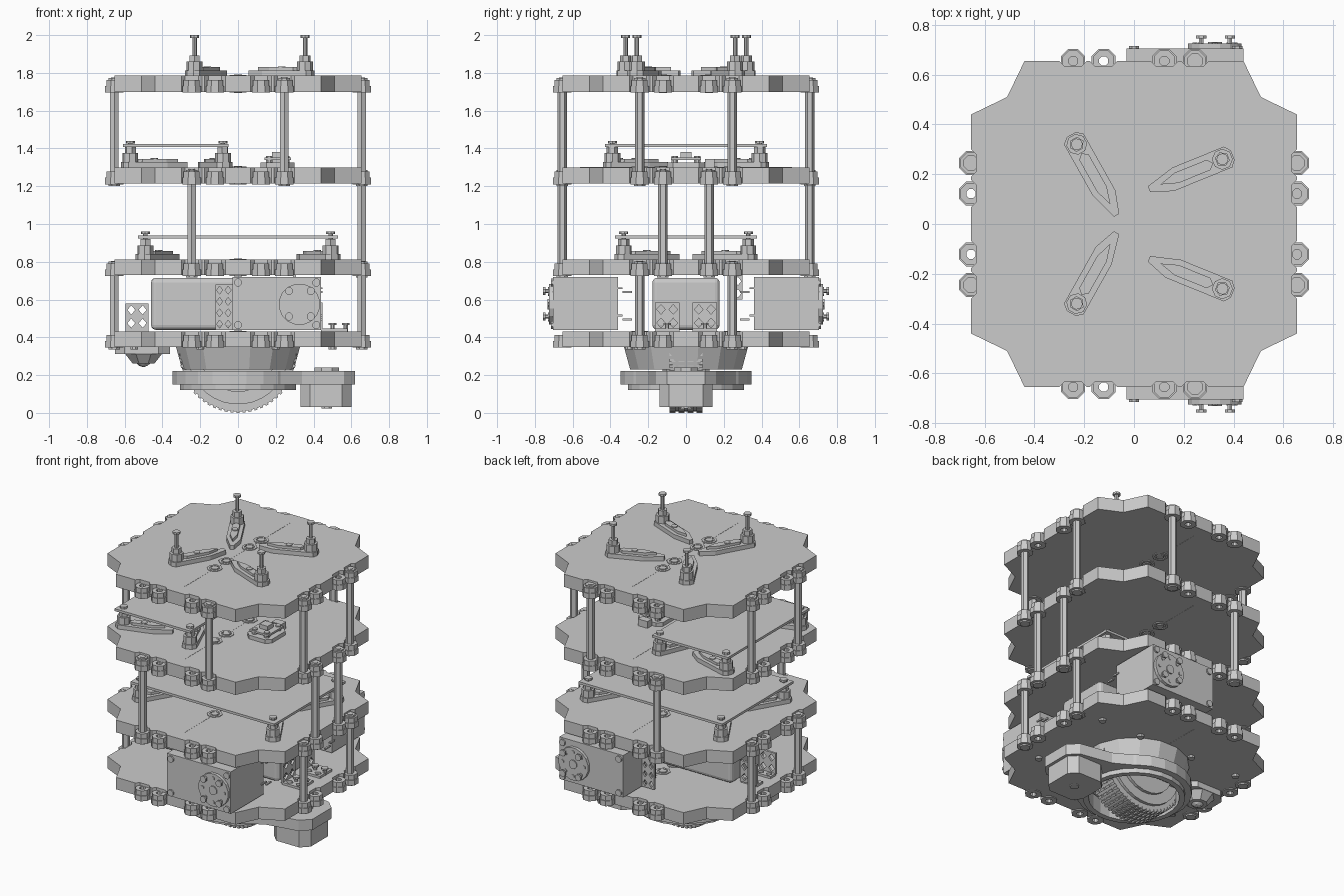
import bpy, bmesh, math
from mathutils import Matrix, Vector

if "Cube" in bpy.data.objects:
    bpy.data.objects.remove(bpy.data.objects["Cube"])

def prism(bm, pts, z0, z1, M=Matrix(), k=1.0):
    """Extrude a 2D outline; k scales the lower outline about its centre."""
    n = len(pts)
    cx, cy = sum(p[0] for p in pts) / n, sum(p[1] for p in pts) / n
    lo = [bm.verts.new(M @ Vector((cx + (x - cx) * k, cy + (y - cy) * k, z0))) for x, y in pts]
    hi = [bm.verts.new(M @ Vector((x, y, z1))) for x, y in pts]
    bm.faces.new(lo[::-1])
    bm.faces.new(hi)
    for i in range(n):
        j = (i + 1) % n
        bm.faces.new((lo[i], lo[j], hi[j], hi[i]))

def ngon(x, y, r, n):
    return [(x + r * math.cos(2 * math.pi * (i + .5) / n),
             y + r * math.sin(2 * math.pi * (i + .5) / n)) for i in range(n)]

def cyl(bm, x, y, z0, z1, r, n=8, M=Matrix(), k=1.0):
    prism(bm, ngon(x, y, r, n), z0, z1, M, k)

def ring(bm, x, y, z0, z1, ro, ri, n=8):
    L = [[bm.verts.new((px, py, z)) for px, py in ngon(x, y, r, n)]
         for r, z in ((ro, z0), (ro, z1), (ri, z1), (ri, z0))]
    for a in range(4):
        A, B = L[a], L[(a + 1) % 4]
        for i in range(n):
            j = (i + 1) % n
            bm.faces.new((A[i], A[j], B[j], B[i]))

def box(bm, x0, x1, y0, y1, z0, z1):
    prism(bm, [(x0, y0), (x1, y0), (x1, y1), (x0, y1)], z0, z1)

def finish(bm, name):
    bmesh.ops.recalc_face_normals(bm, faces=bm.faces)
    me = bpy.data.meshes.new(name)
    bm.to_mesh(me)
    bm.free()
    ob = bpy.data.objects.new(name, me)
    bpy.context.collection.objects.link(ob)
    return ob

def perforated(name, o, u, v, nu, nv):
    """Sheet of square cells, each with a diamond hole."""
    bm = bmesh.new()
    o, u, v = Vector(o), Vector(u), Vector(v)
    for a in range(nu):
        for b in range(nv):
            P = lambda s, t: bm.verts.new(o + u * (a + s) + v * (b + t))
            c = [P(0, 0), P(1, 0), P(1, 1), P(0, 1)]
            d = [P(.5, .15), P(.85, .5), P(.5, .85), P(.15, .5)]
            for i in range(4):
                bm.faces.new((c[i], c[(i + 1) % 4], d[i]))
                bm.faces.new((c[i], d[i], d[i - 1]))
    bmesh.ops.remove_doubles(bm, verts=bm.verts, dist=1e-4)
    m = finish(bm, name).modifiers.new("thick", 'SOLIDIFY')
    m.thickness, m.offset = .015, 0

# Plates: one quarter of the outline with boss notches, turned four times
E = .655
SPOTS = (-.245, -.122, .122, .245)
side = [(-.64, -.45), (-.51, -.51), (-.44, -E)]
for c in SPOTS:
    side += [(c - .055, -E), (c - .035, -.635), (c + .035, -.635), (c + .055, -E)]
side += [(.44, -E), (.51, -.51), (.64, -.45)]
outline = []
for q in range(4):
    c, s = ((1, 0), (0, 1), (-1, 0), (0, -1))[q]
    for x, y in side[2:-2] + [(.51, -.51)]:
        outline.append((x * c - y * s, x * s + y * c))
PLATES = ((.35, .43), (.73, .812), (1.215, 1.30), (1.70, 1.785))
EDGE = [p for c in SPOTS for p in ((c, -E), (c, E), (-E, c), (E, c))]
for i, (z0, z1) in enumerate(PLATES):
    bm = bmesh.new()
    prism(bm, outline, z0, z1)
    box(bm, -.002, .002, -.56, .56, z0 - .001, z1 + .001)
    finish(bm, f"deck_plate_{i + 1}")
    bm = bmesh.new()
    for x, y in EDGE:
        ring(bm, x, y, z0 - .005, z0 + .03, .052, .02)
        ring(bm, x, y, z0 + .03, z0 + .062, .046, .02)
    for y in SPOTS:
        ring(bm, 0, y, z0 - .005, z1 + .004, .048, .032)
        cyl(bm, 0, y, z0 - .007, z1 + .006, .024, 8)
    finish(bm, f"plate_bosses_{i + 1}")

# Support posts between the plates
FOUR = [(x, y) for x in (-E, E) for y in (-.245, .245)]
LEVELS = (FOUR, [(-.245, -E), (-.245, E), (E, -.122), (E, .122)],
          FOUR + [(.245, -E), (.245, E)])
for i, pts in enumerate(LEVELS):
    bm = bmesh.new()
    a, b = PLATES[i][0], PLATES[i + 1][0]
    for x, y in pts:
        cyl(bm, x, y, a + .04, b + .02, .025, 6)
        cyl(bm, x, y, b, b + .075, .018, 8)
        cyl(bm, x, y, a - .012, a + .04, .02, 8)
        cyl(bm, x, y, b + .062, b + .072, .033, 8)
        cyl(bm, x, y, a - .014, a, .033, 8)
    finish(bm, f"posts_level_{i + 1}")

# Slanted mounting arms with standoff and screw
def arm(bm, s, t, z, top):
    d = Vector((t[0] - s[0], t[1] - s[1]))
    L = d.length
    M = Matrix.Translation((s[0], s[1], z)) @ Matrix.Rotation(math.atan2(d.y, d.x), 4, 'Z')
    prism(bm, [(-.045, -.02), (-.025, -.045), (L - .12, -.045), (L, -.012), (L, .012),
               (L - .09, .045), (-.025, .045), (-.045, .02)], 0, .028, M)
    prism(bm, [(.04, 0), (.06, -.022), (L - .12, -.022), (L - .05, 0), (L - .12, .022),
               (.06, .022)], .028, .045, M)
    cyl(bm, L * .42, 0, .045, .05, .02, 8, M)
    cyl(bm, 0, 0, .028, .075, .042, 8, M)
    cyl(bm, 0, 0, .075, .108, .03, 6, M)
    cyl(bm, 0, 0, .1, top - z, .012, 8, M)
    cyl(bm, 0, 0, top - z - .014, top - z, .024, 8, M)

def arm_set(name, ends, z, top):
    bm = bmesh.new()
    for (a, b), (c, d) in ends:
        for m in (1, -1):
            arm(bm, (a, b * m), (c, d * m), z, top)
    finish(bm, name)

arm_set("top_arms", (((-.23, .32), (-.07, .035)), ((.355, .26), (.06, .14))), 1.785, 2.0)
arm_set("main_board_arms", (((-.49, .33), (-.32, .04)), ((.49, .33), (.32, .04))), .812, .96)
arm_set("upper_board_arms", (((-.57, .39), (-.27, .3)), ((-.08, .39), (-.2, .1))), 1.30, 1.44)

# Circuit boards
for name, b in (("main_board", (-.53, .53, -.375, .375, .922, .938)),
                ("upper_board", (-.61, -.05, -.43, .43, 1.408, 1.424))):
    bm = bmesh.new()
    box(bm, *b)
    finish(bm, name)
bm = bmesh.new()
prism(bm, [(.12, -.07), (.15, -.1), (.27, -.1), (.3, -.07), (.3, .07), (.27, .1),
           (.15, .1), (.12, .07)], 1.30, 1.325)
box(bm, .14, .28, -.08, .08, 1.34, 1.352)
for x in (.165, .255):
    for y in (-.06, .06):
        cyl(bm, x, y, 1.32, 1.36, .018, 8)
box(bm, .18, .25, .1, .15, 1.30, 1.345)
box(bm, .18, .24, -.03, .03, 1.352, 1.38)
finish(bm, "adapter_board")

# Battery block
bm = bmesh.new()
box(bm, -.46, .42, -.178, .178, .44, .715)
bev = finish(bm, "battery").modifiers.new("round", 'BEVEL')
bev.width, bev.segments = .025, 3

# Drive motors on both flanks, with output horn and pins
for s, tag in ((-1, "front"), (1, "back")):
    bm = bmesh.new()
    y0, y1 = sorted((.36 * s, .705 * s))
    box(bm, -.03, .44, y0, y1, .44, .72)
    M = Matrix.Rotation(math.pi / 2 * -s, 4, 'X')      # local z points outward
    def out(x, z, a, b, r, n):
        cyl(bm, x, -z * s, a, b, r, n, M)
    out(.325, .575, .70, .725, .11, 16)
    out(.325, .575, .72, .732, .03, 8)
    for k in range(8):
        out(.325 + .08 * math.cos(k * math.pi / 4), .575 + .08 * math.sin(k * math.pi / 4),
            .72, .73, .012, 6)
    for x in (.27, .385):
        for z in (.51, .645):
            out(x, z, .72, .75, .01, 6)
            out(x, z, .745, .757, .022, 8)
    for x in (0, .415):
        for z in (.465, .69):
            out(x, z, .70, .715, .022, 8)
    for z in (.505, .65):
        for y in (.27, .32):
            box(bm, .435, .447, s * y + s * .04 - .025, s * y + s * .04 + .025,
                z + (y - .295) * .4 - .005, z + (y - .295) * .4 + .005)
    finish(bm, f"{tag}_drive_motor")

# Perforated brackets
for s in (-1, 1):
    yy = .1 * s
    perforated("rear_bracket_wall", (-.595, yy, .44), (.06, 0, 0), (0, 0, .07), 2, 2)
    perforated("rear_bracket_foot", (-.595, yy, .438), (.06, 0, 0), (0, -.06 * s, 0), 2, 1)
    perforated("battery_bracket_wall", (.44, yy - .065, .44), (0, .065, 0), (0, 0, .072), 2, 2)
    perforated("battery_bracket_foot", (.44, yy - .065, .438), (0, .065, 0), (.07, 0, 0), 2, 2)
    perforated("motor_bracket", (-.12, .5 * s, .44), (.045, 0, 0), (0, 0, .06), 2, 4)
perforated("side_bracket", (.3, .25, .6), (0, .05, 0), (0, 0, .065), 1, 2)
bm = bmesh.new()
for x in (.5, .57):
    for y in (-.1, .1):
        cyl(bm, x, y, .43, .475, .012)
        cyl(bm, x, y, .465, .477, .022)
for x in (-.55, -.2, .2, .5):
    for y in (-.3, .3):
        cyl(bm, x, y, .335, .35, .022)
finish(bm, "bracket_screws")

# Rear caster
bm = bmesh.new()
prism(bm, [(-.65, -.05), (-.6, -.1), (-.42, -.1), (-.36, -.05), (-.36, .05), (-.42, .1),
           (-.6, .1), (-.65, .05)], .312, .35)
cyl(bm, -.5, 0, .262, .312, .105, 8, k=.6)
bmesh.ops.create_icosphere(bm, subdivisions=2, radius=.045,
                           matrix=Matrix.Translation((-.5, 0, .287)))
finish(bm, "caster")

# Underside housing: drum, open ring, lip and arm carrying the motor pod
bm = bmesh.new()
cyl(bm, 0, 0, .23, .35, .335, 16, k=.9)
ring(bm, 0, 0, .15, .222, .35, .275, 24)
ring(bm, 0, 0, .12, .15, .31, .275, 24)
finish(bm, "sensor_housing")
bm = bmesh.new()
prism(bm, [(.2, -.28), (.34, -.2), (.56, -.16), (.62, -.1), (.62, .1), (.56, .16),
           (.34, .2), (.2, .28), (.28, .1), (.28, -.1)], .15, .222)
finish(bm, "pod_arm")
bm = bmesh.new()
prism(bm, [(.33, -.09), (.38, -.14), (.55, -.14), (.6, -.09), (.6, .09), (.55, .14),
           (.38, .14), (.33, .09)], .03, .222)
cyl(bm, .47, 0, .222, .24, .07, 8)
cyl(bm, .47, 0, .024, .03, .03, 8)
finish(bm, "motor_pod")

# Upright wheel with treads, trimmed where it enters the bottom plate
bm = bmesh.new()
T = Matrix.Translation((0, 0, .31)) @ Matrix.Rotation(math.pi / 2, 4, 'X')
cyl(bm, 0, 0, -.085, .085, .302, 48, T)
cyl(bm, 0, 0, -.105, .105, .265, 32, T)
cyl(bm, 0, 0, -.125, .125, .2, 24, T)
for i in range(60):
    R = T @ Matrix.Rotation(i * math.tau / 60, 4, 'Z')
    for z in (-.088, -.04, .008, .056):
        prism(bm, [(.29, -.008), (.31, -.008), (.31, .008), (.29, .008)], z, z + .032, R)
bmesh.ops.bisect_plane(bm, geom=bm.verts[:] + bm.edges[:] + bm.faces[:], dist=1e-5,
                       plane_co=(0, 0, .36), plane_no=(0, 0, 1), clear_outer=True)
finish(bm, "wheel")
